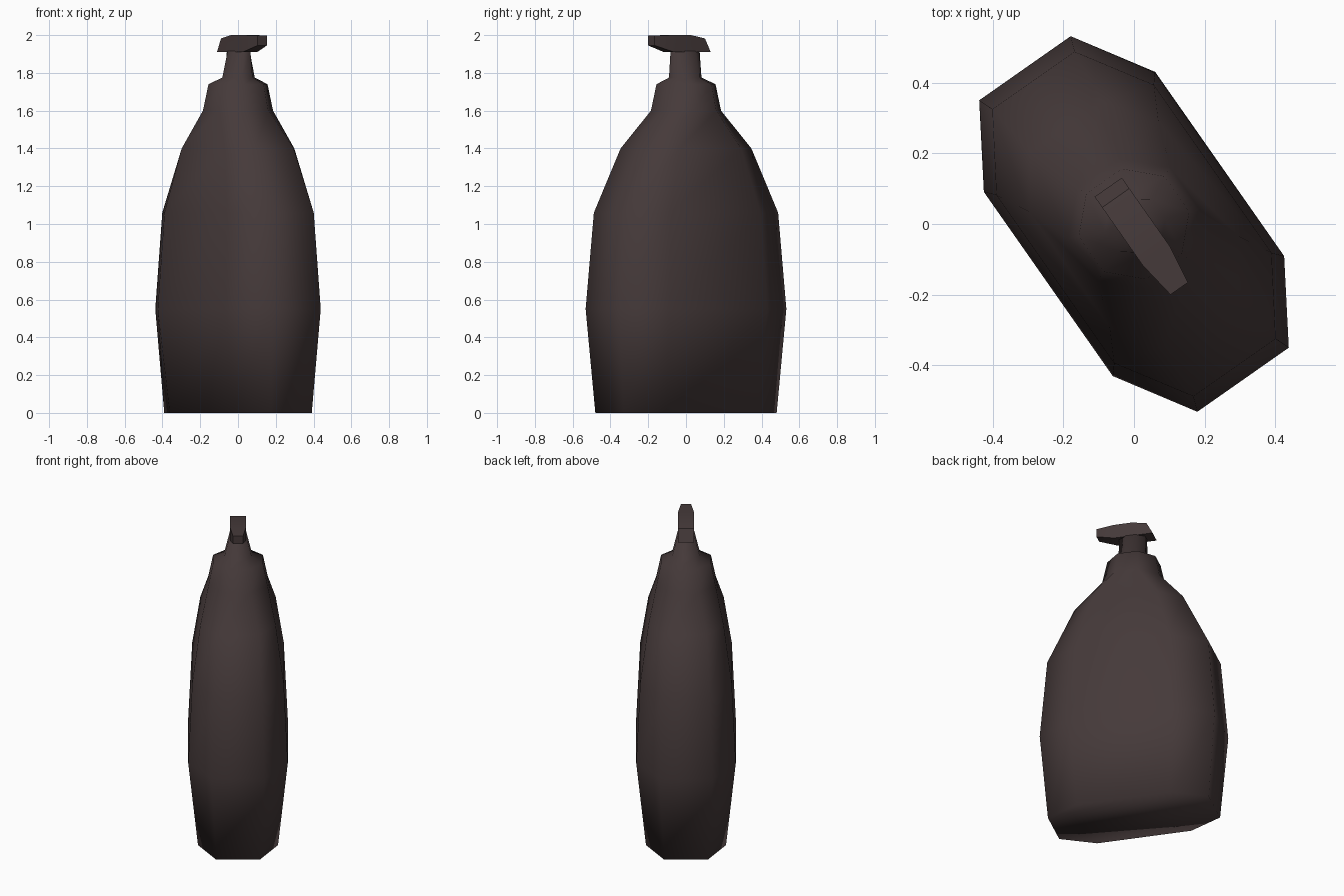
import bpy, bmesh, math

if "Cube" in bpy.data.objects:
    bpy.data.objects.remove(bpy.data.objects["Cube"])

TURN = math.radians(-55)  # the whole bottle is turned about z

dark = bpy.data.materials.new("dark_brown_plastic")
dark.diffuse_color = (0.06, 0.042, 0.042, 1)
dark.use_nodes = True
dark.node_tree.nodes["Principled BSDF"].inputs["Base Color"].default_value = dark.diffuse_color


def finish(bm, name, angle):
    bmesh.ops.recalc_face_normals(bm, faces=bm.faces)
    me = bpy.data.meshes.new(name)
    bm.to_mesh(me)
    bm.free()
    ob = bpy.data.objects.new(name, me)
    bpy.context.collection.objects.link(ob)
    me.materials.append(dark)
    ob.rotation_euler.z = TURN
    bpy.ops.object.select_all(action='DESELECT')
    ob.select_set(True)
    bpy.context.view_layer.objects.active = ob
    if angle is None:
        bpy.ops.object.shade_smooth()
    else:
        bpy.ops.object.shade_smooth_by_angle(angle=math.radians(angle))
    return ob


def octagon(a, b, c, d, s=0):
    """End corners (a, b) and side corners (c, d), shifted by s lengthwise."""
    quarter = [(a, b), (c, d), (-c, d), (-a, b)]
    return [(x + s, y) for x, y in quarter + [(-x, -y) for x, y in quarter]]


def loft(name, sections, angle):
    bm = bmesh.new()
    rings = [[bm.verts.new((x, y, z)) for x, y in pts] for z, pts in sections]
    n = len(rings[0])
    for lo, hi in zip(rings, rings[1:]):
        for i in range(n):
            j = (i + 1) % n
            bm.faces.new((lo[i], lo[j], hi[j], hi[i]))
    bm.faces.new(rings[0][::-1])
    bm.faces.new(rings[-1])
    return finish(bm, name, angle)


def round_section(r, s=0):
    return octagon(0.924 * r, 0.383 * r, 0.383 * r, 0.924 * r, s)


# Flattened bottle body rising to a round collar and tapered pump neck
loft("bottle_body", [
    (0.0, octagon(0.495, 0.13, 0.29, 0.238)),
    (0.55, octagon(0.538, 0.158, 0.318, 0.296)),
    (1.06, octagon(0.496, 0.142, 0.29, 0.272)),
    (1.40, octagon(0.335, 0.125, 0.20, 0.224)),
    (1.60, round_section(0.19)),
    (1.74, round_section(0.16)),
    (1.775, round_section(0.088, 0.005)),
    (1.915, octagon(0.08, 0.02, 0.035, 0.047, 0.006)),
], None)

# Pump head: side profile given as (length, height, half width)
profile = [(-0.127, 1.91, 0.047), (-0.09, 1.982, 0.047), (0.0, 2.0, 0.047),
           (0.11, 2.0, 0.047), (0.223, 1.997, 0.03), (0.223, 1.945, 0.03),
           (0.11, 1.91, 0.047)]
bm = bmesh.new()
left, right = [[bm.verts.new((x, k * w, z)) for x, z, w in profile] for k in (1, -1)]
n = len(profile)
for i in range(n):
    j = (i + 1) % n
    bm.faces.new((left[i], left[j], right[j], right[i]))
for side in (left, right):
    bm.faces.new((side[0], side[1], side[2], side[3], side[6]))
    bm.faces.new((side[3], side[4], side[5], side[6]))
finish(bm, "pump_head", 45)
